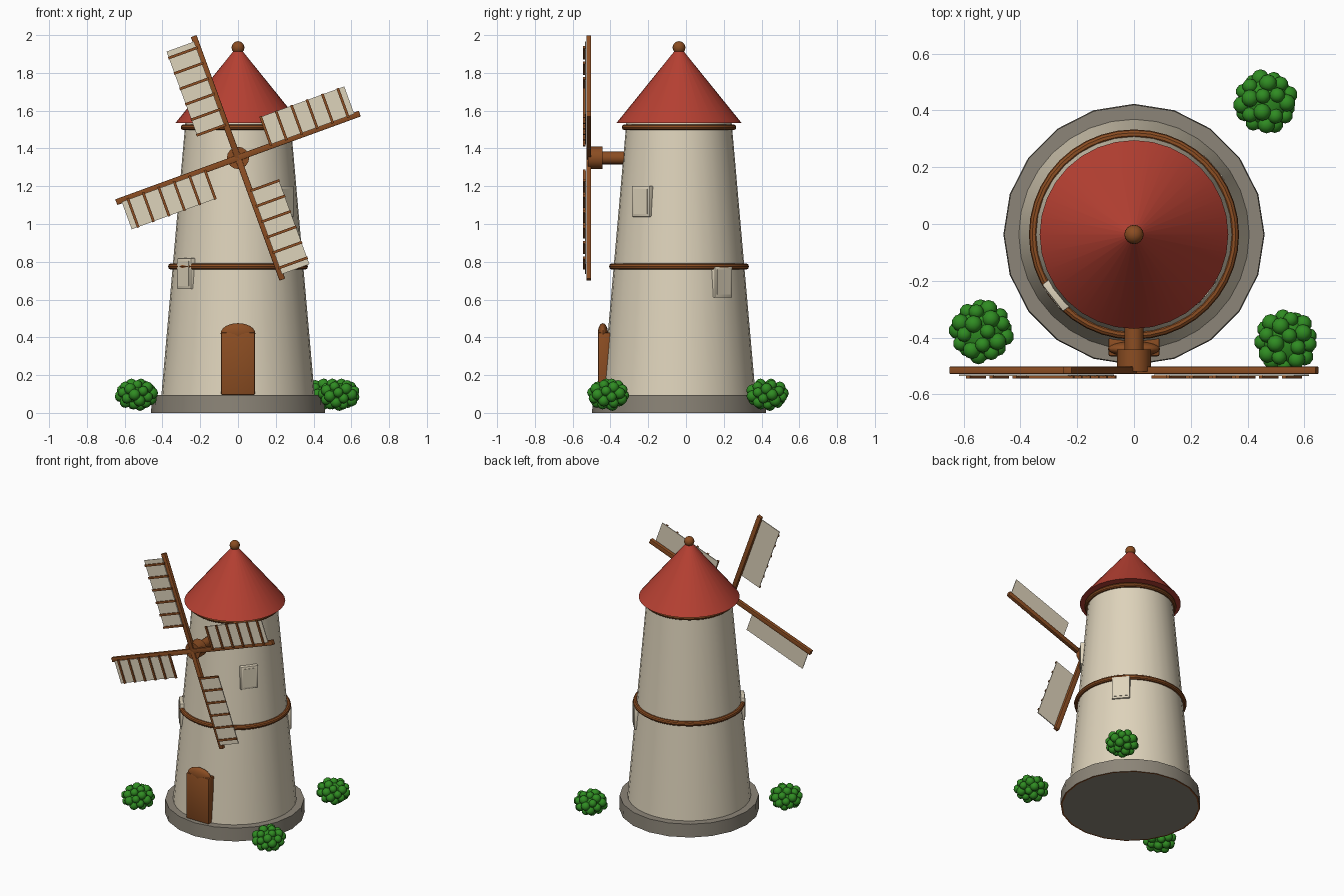
import bpy, bmesh, math
from mathutils import Matrix, Vector

if "Cube" in bpy.data.objects:
    bpy.data.objects.remove(bpy.data.objects["Cube"])

CY = -0.037            # tower axis in y
HUB_Z = 1.35


def srgb(r, g, b):
    f = lambda c: c / 12.92 if c <= 0.04045 else ((c + 0.055) / 1.055) ** 2.4
    return (f(r / 255), f(g / 255), f(b / 255), 1)


def material(name, rgb):
    m = bpy.data.materials.new(name)
    m.diffuse_color = srgb(*rgb)
    m.use_nodes = True
    m.node_tree.nodes["Principled BSDF"].inputs["Base Color"].default_value = m.diffuse_color
    return m


CREAM = material("cream", (222, 211, 187))
STONE = material("stone grey", (140, 133, 120))
RED = material("roof red", (182, 64, 50))
WOOD = material("wood brown", (139, 77, 34))
GREEN = material("leaf green", (47, 140, 34))


def finish(name, bm, *mats, smooth=True):
    bmesh.ops.recalc_face_normals(bm, faces=bm.faces)
    me = bpy.data.meshes.new(name)
    bm.to_mesh(me)
    bm.free()
    for m in mats:
        me.materials.append(m)
    ob = bpy.data.objects.new(name, me)
    bpy.context.collection.objects.link(ob)
    if smooth:
        bpy.ops.object.select_all(action='DESELECT')
        bpy.context.view_layer.objects.active = ob
        ob.select_set(True)
        bpy.ops.object.shade_smooth_by_angle(angle=math.radians(35))
    return ob


def add_cone(bm, r1, r2, z0, z1, sides, mat=Matrix()):
    m = mat @ Matrix.Translation((0, 0, (z0 + z1) / 2))
    bmesh.ops.create_cone(bm, cap_ends=True, segments=sides, radius1=r1, radius2=r2,
                          depth=z1 - z0, matrix=m)


def add_box(bm, lo, hi, mat=Matrix(), bevel=0):
    lo, hi = Vector(lo), Vector(hi)
    m = mat @ Matrix.Translation((lo + hi) / 2) @ Matrix.Diagonal((*(hi - lo), 1))
    verts = bmesh.ops.create_cube(bm, size=1, matrix=m)["verts"]
    if bevel:
        edges = list({e for v in verts for e in v.link_edges})
        bmesh.ops.bevel(bm, geom=edges, offset=bevel, segments=2, profile=0.5,
                        affect='EDGES')


def ring(name, radius, tube, z):
    n, k = 40, 10
    bm = bmesh.new()
    grid = [[bm.verts.new(((radius + tube * math.cos(b)) * math.cos(a),
                           CY + (radius + tube * math.cos(b)) * math.sin(a),
                           z + tube * math.sin(b)))
             for b in [math.tau * j / k for j in range(k)]]
            for a in [math.tau * i / n for i in range(n)]]
    for i in range(n):
        for j in range(k):
            bm.faces.new((grid[i][j], grid[(i + 1) % n][j],
                          grid[(i + 1) % n][(j + 1) % k], grid[i][(j + 1) % k]))
    finish(name, bm, WOOD)


AXIS = Matrix.Translation((0, CY, 0))

# Stone base with a thin wooden rim underneath
bm = bmesh.new()
add_cone(bm, 0.46, 0.457, 0, 0.095, 20, AXIS)
bm.faces.ensure_lookup_table()
bottom = min(bm.faces, key=lambda f: f.calc_center_median().z)
for f in bmesh.ops.inset_region(bm, faces=[bottom], thickness=0.012)["faces"]:
    f.material_index = 1
finish("base", bm, STONE, WOOD)

# Tapered tower
bm = bmesh.new()
add_cone(bm, 0.406, 0.279, 0.09, 1.535, 32, AXIS)
finish("tower", bm, CREAM)

# Wooden bands
ring("middle_band", 0.353, 0.017, 0.775)
ring("top_band", 0.287, 0.016, 1.512)

# Roof and its ball
bm = bmesh.new()
add_cone(bm, 0.332, 0.004, 1.534, 1.94, 32, AXIS)
finish("roof", bm, RED)
bm = bmesh.new()
bmesh.ops.create_uvsphere(bm, u_segments=16, v_segments=10, radius=0.034,
                          matrix=Matrix.Translation((0, CY, 1.934)))
finish("roof_ball", bm, WOOD)

# Door with rounded top
bm = bmesh.new()
add_box(bm, (-0.09, -0.466, 0.095), (0.09, -0.4, 0.425), bevel=0.008)
finish("door", bm, WOOD)
bm = bmesh.new()
bmesh.ops.create_uvsphere(bm, u_segments=24, v_segments=12, radius=1,
                          matrix=Matrix.Translation((0, -0.44, 0.42))
                          @ Matrix.Diagonal((0.092, 0.027, 0.055, 1)))
finish("door_arch", bm, WOOD)

# Windows: plate plus a thin raised panel, turned to face outwards
for name, angle, z in (("right_window", -38, 1.12), ("left_window", 218, 0.737),
                       ("back_window", 40, 0.692)):
    r = 0.406 - (z - 0.09) * 0.088
    m = AXIS @ Matrix.Rotation(math.radians(angle), 4, 'Z') @ Matrix.Translation((r, 0, z))
    bm = bmesh.new()
    add_box(bm, (-0.03, -0.06, -0.082), (0.015, 0.06, 0.082), m, 0.005)
    add_box(bm, (0, -0.045, -0.066), (0.018, 0.045, 0.066), m)
    finish(name, bm, CREAM)

# Shaft and hub
FORWARD = Matrix.Translation((0, 0, HUB_Z)) @ Matrix.Rotation(math.radians(90), 4, 'X')
bm = bmesh.new()
add_cone(bm, 0.034, 0.034, 0.25, 0.46, 16, FORWARD)
finish("shaft", bm, WOOD)
bm = bmesh.new()
add_cone(bm, 0.059, 0.059, 0.442, 0.52, 16, FORWARD)
finish("hub", bm, WOOD)

# Four sails: arm, cloth and six battens each (local x along the arm, z across)
for i in range(4):
    m = (Matrix.Translation((0, 0, HUB_Z))
         @ Matrix.Rotation(-math.radians(20 + 90 * i), 4, 'Y'))
    bm = bmesh.new()
    add_box(bm, (0, -0.528, -0.016), (0.686, -0.502, 0.016), m, 0.003)
    finish(f"sail_arm_{i + 1}", bm, WOOD)
    bm = bmesh.new()
    add_box(bm, (0.182, -0.536, 0.008), (0.658, -0.53, 0.163), m)
    finish(f"sail_cloth_{i + 1}", bm, CREAM)
    bm = bmesh.new()
    for k in range(6):
        u = 0.187 + 0.087 * k
        add_box(bm, (u - 0.007, -0.544, 0), (u + 0.007, -0.533, 0.166), m)
    finish(f"sail_battens_{i + 1}", bm, WOOD)

# Bushes: a core covered in small leaf balls
for n, (x, y) in enumerate(((-0.537, -0.378), (0.535, -0.412), (0.463, 0.43))):
    bm = bmesh.new()
    squash = Matrix.Translation((x, y, 0.098)) @ Matrix.Diagonal((1, 1, 0.68, 1))
    bmesh.ops.create_icosphere(bm, subdivisions=2, radius=0.088, matrix=squash)
    count = 30
    for k in range(count):
        h = 1 - 2 * (k + 0.5) / count
        a = k * 2.39996 + n
        s = math.sqrt(1 - h * h)
        p = squash @ Vector((0.086 * s * math.cos(a), 0.086 * s * math.sin(a), 0.086 * h))
        bmesh.ops.create_icosphere(bm, subdivisions=2, radius=0.031 if k % 2 else 0.027,
                                   matrix=Matrix.Translation(p))
    finish(f"bush_{n + 1}", bm, GREEN)
